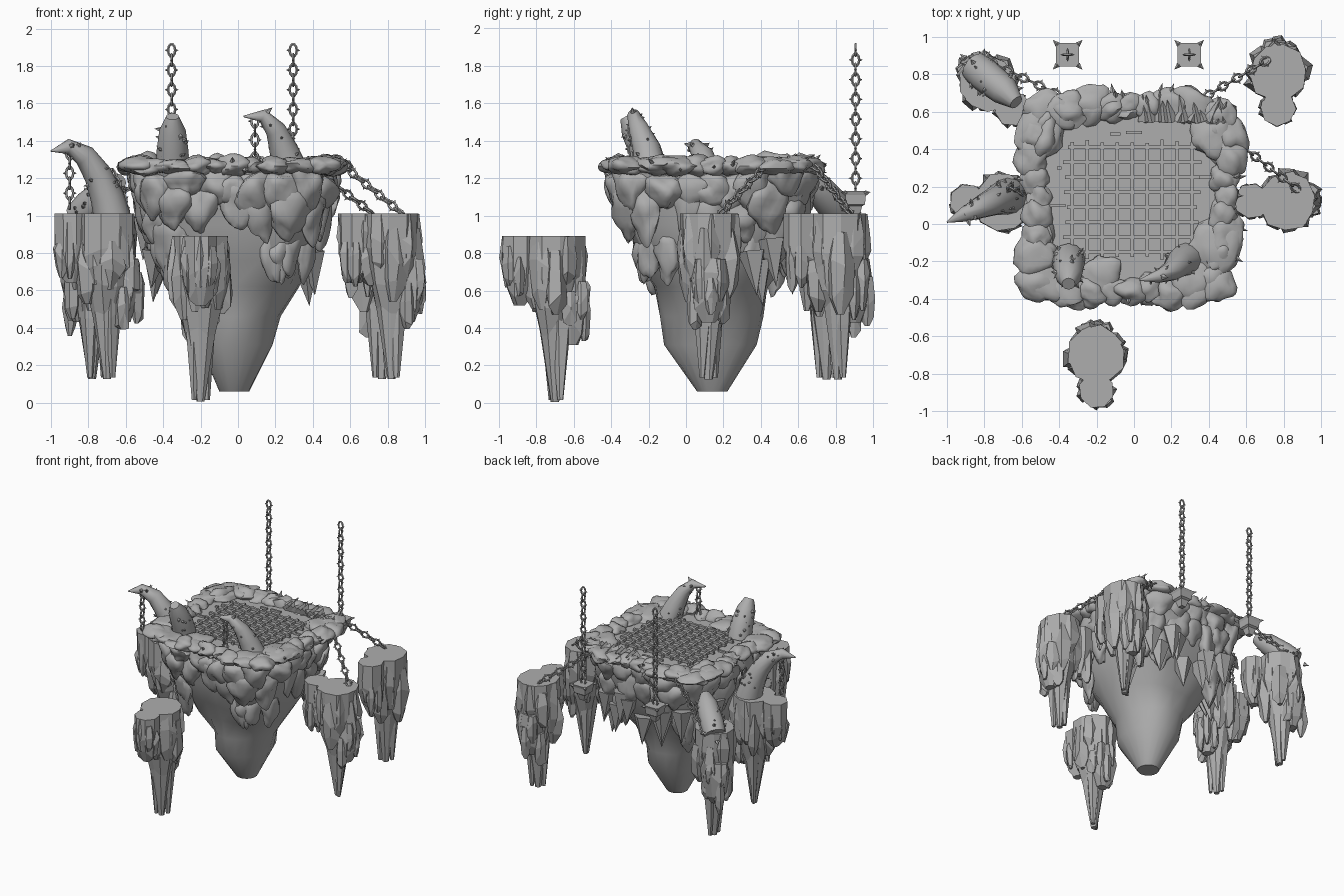
import bpy, bmesh, math, random
from mathutils import Vector, Matrix, noise

random.seed(7)
if "Cube" in bpy.data.objects:
    bpy.data.objects.remove(bpy.data.objects["Cube"])

stone = bpy.data.materials.new("grey_stone")
stone.use_nodes = True
GREY = (0.42, 0.42, 0.42, 1)
stone.diffuse_color = GREY
stone.node_tree.nodes["Principled BSDF"].inputs["Base Color"].default_value = GREY
rnd = random.uniform
CENTRE = Vector((-0.02, 0.14, 0))


def finish(name, bm, angle=None):
    bmesh.ops.recalc_face_normals(bm, faces=bm.faces)
    me = bpy.data.meshes.new(name)
    bm.to_mesh(me)
    bm.free()
    me.materials.append(stone)
    ob = bpy.data.objects.new(name, me)
    bpy.context.collection.objects.link(ob)
    if angle:
        bpy.ops.object.select_all(action="DESELECT")
        ob.select_set(True)
        bpy.context.view_layer.objects.active = ob
        bpy.ops.object.shade_smooth_by_angle(angle=math.radians(angle))
    return ob


def loft(bm, rings, closed=False):
    """Skin a list of equal rings of points."""
    vs = [[bm.verts.new(p) for p in ring] for ring in rings]
    n = len(vs[0])
    for a, b in zip(vs, vs[1:] + (vs[:1] if closed else [])):
        for i in range(n):
            bm.faces.new((a[i], a[(i + 1) % n], b[(i + 1) % n], b[i]))
    if not closed:
        bm.faces.new(vs[0])
        bm.faces.new(vs[-1][::-1])


def sweep(bm, pts, radii, sides, ref, closed=False):
    pts, rings = [Vector(p) for p in pts], []
    for i, p in enumerate(pts):
        nxt = pts[(i + 1) % len(pts)] if closed else pts[min(i + 1, len(pts) - 1)]
        prv = pts[i - 1] if closed else pts[max(i - 1, 0)]
        t = (nxt - prv).normalized()
        v = t.cross(Vector(ref)).normalized()
        u = v.cross(t)
        rings.append([p + radii[i] * (u * math.cos(a) + v * math.sin(a))
                      for a in (math.tau * k / sides for k in range(sides))])
    loft(bm, rings, closed)


def cone(bm, base, direction, r, length, sides=5):
    rot = Vector(direction).to_track_quat("Z", "Y").to_matrix().to_4x4()
    m = Matrix.Translation(base) @ rot @ Matrix.Translation((0, 0, length / 2))
    bmesh.ops.create_cone(bm, cap_ends=True, segments=sides, radius1=r,
                          radius2=0, depth=length, matrix=m)


def blob(bm, loc, size, turn=0, drip=0.0, rough=0.3):
    """Lumpy smooth boulder; drip narrows its lower end."""
    seed = Vector((rnd(0, 50), rnd(0, 50), rnd(0, 50)))
    rot = Matrix.Rotation(turn, 3, "Z")
    for v in bmesh.ops.create_icosphere(bm, subdivisions=3, radius=1)["verts"]:
        p = v.co * (1 + rough * noise.noise(v.co * 1.4 + seed))
        w = 1 + drip * p.z
        p = Vector((p.x * size[0] * w, p.y * size[1] * w, p.z * size[2]))
        v.co = rot @ p + Vector(loc)


# Main floating rock: height, half width, half depth
BODY = [(0.06, .08, .08), (0.31, .21, .25), (0.46, .23, .26), (0.62, .34, .3),
        (0.76, .4, .38), (0.95, .45, .45), (1.12, .49, .49), (1.26, .51, .5)]


def body_point(a, z, out=1.0):
    """Point on the rock, round at the foot and square at the top."""
    for (z0, x0, y0), (z1, x1, y1) in zip(BODY, BODY[1:]):
        if z <= z1:
            break
    t = (z - z0) / (z1 - z0)
    p = 2 + 4 * min(1, max(0, (z - 0.5) / 0.7))
    c, s = math.cos(a), math.sin(a)
    r = out / (abs(c) ** p + abs(s) ** p) ** (1 / p)
    return CENTRE + Vector((c * r * (x0 + t * (x1 - x0)), s * r * (y0 + t * (y1 - y0)), z))


bm = bmesh.new()
rings = []
for z, hx, hy in BODY:
    ring = []
    for k in range(20):
        p = body_point(math.tau * k / 20, z)
        swell = 1 + 0.16 * noise.noise(p * 4) * (0.1 < z < 1.2)
        ring.append(body_point(math.tau * k / 20, z, swell))
    rings.append(ring)
loft(bm, rings)
finish("main_rock", bm, 35)

# Hanging boulders on the flanks, reaching lowest under the corners
bm = bmesh.new()
for count, z, size, high in ((24, 1.17, .105, .12), (20, 1.04, .1, .14), (16, .84, .085, .17)):
    for i in range(count):
        a = math.tau * (i + rnd(-.3, .3)) / count
        if z < 1:
            a = math.pi / 4 + math.pi / 2 * (i % 4) + rnd(-.38, .38)
        zz = z + rnd(-.06, .04)
        p = body_point(a, zz, .96)
        turn = math.atan2(p.y - CENTRE.y, p.x - CENTRE.x)
        s = size * rnd(.8, 1.25)
        blob(bm, p, (s * .65, s, high * rnd(.75, 1.2)), turn, .3, .4)
finish("hanging_boulders", bm, 50)

# Rim of flattened boulders, larger at the corners
bm = bmesh.new()
for i in range(32):
    a = math.tau * i / 32
    p = body_point(a, 1.265, rnd(.95, 1.05))
    s = .065 + .03 * abs(math.sin(2 * a)) * rnd(.5, 1.2)
    blob(bm, p, (s, s * rnd(1, 1.4), rnd(.035, .055)), a, 0, .4)
for x, y, s in ((-.5, .48, .14), (.42, .47, .12), (.44, -.13, .15), (-.53, -.17, .12),
                (-.17, -.28, .11), (.3, -.3, .11), (-.4, .6, .1), (-.53, -.31, .1),
                (.44, -.33, .1), (.47, .58, .09)):
    blob(bm, (x, y, 1.27), (s, s * .95, .045), rnd(0, 3), 0, .35)
finish("rim_boulders", bm, 50)

# Thorns along the rim and drooping under the back
bm = bmesh.new()
for i in range(13):
    x = .06 + .035 * i
    cone(bm, (x, .55, 1.28), (rnd(-.4, .5), 1, rnd(.05, .35)), .04, rnd(.1, .17), 4)
for i in range(16):
    a = rnd(0, math.tau)
    p = body_point(a, 1.25)
    out = p - CENTRE
    cone(bm, p, (out.x, out.y, rnd(-.1, .5)), .035, rnd(.08, .13), 4)
for i in range(16):
    a = math.radians(rnd(25, 165))
    p = body_point(a, rnd(.75, 1.0), 1.02)
    cone(bm, p, (.1 * math.cos(a), .1, -1), .08, rnd(.2, .28), 5)
finish("rim_thorns", bm)

# Grate over the floor
bm = bmesh.new()


def box(bm, loc, size):
    m = Matrix.Translation(loc) @ Matrix.Diagonal((*size, 1))
    bmesh.ops.create_cube(bm, size=1, matrix=m)


for i in range(9):
    box(bm, (-.33 + .08 * i, .13, 1.272), (.018, .6 + rnd(0, .05), .02))
for j in range(8):
    box(bm, (-.01, -.15 + .08 * j, 1.275), (.68 + rnd(0, .06), .018, .02))
for x, y in ((-.1, .48), (0, .49), (-.41, .1), (.38, .25), (-.4, .3)):
    box(bm, (x, y, 1.267), (rnd(.02, .1), .016, .016))
finish("floor_grate", bm)


# Faceted satellite islets with a side lobe, a low lump and a spike
def prism(bm, x, y, z, profile, n, jitter):
    ph = rnd(0, 1)
    wob = [rnd(1 - jitter, 1 + jitter) for _ in range(n)]
    rings = []
    for j, (dz, r) in enumerate(profile):
        dev = jitter * (0 < j < len(profile) - 1)
        ring = []
        for k in range(n):
            a, w = math.tau * (k + ph) / n, wob[k] * rnd(1 - dev, 1 + dev)
            ring.append(Vector((x + r * w * math.cos(a), y + r * w * math.sin(a),
                                z + dz + rnd(-.05, .05) * (dev > 0))))
        rings.append(ring)
    loft(bm, rings)


def cluster(bm, x, y, r, z, length, shards):
    """Ring of chunky tapering slabs around a column."""
    for k in range(shards):
        a = math.tau * (k + rnd(-.25, .25)) / shards
        top = z - (0.001 if k % 2 else rnd(.04, .16))
        l = length * rnd(.6, 1.1)
        w = r * rnd(.34, .46)
        prism(bm, x + r * .72 * math.cos(a), y + r * .72 * math.sin(a), top,
              [(0, w * .75), (-l * .4, w * 1.1), (-l * .75, w * .9), (-l, w * .3)], 6, .2)


def islet(name, x, y, top, turn):
    bm = bmesh.new()
    prism(bm, 0, 0, 0, [(0, .155), (-.2, .155), (-.36, .125), (-.5, .08), (-.885, .022)], 10, .06)
    cluster(bm, 0, 0, .15, 0, .42, 10)
    for dx, dy in ((.035, .03), (-.035, -.02)):
        prism(bm, dx, dy, -.3, [(0, .06), (-.25, .045), (-.575, .015)], 6, .15)
    prism(bm, 0, -.19, 0, [(0, .095), (-.2, .095), (-.3, .07), (-.37, .03)], 8, .06)
    cluster(bm, 0, -.19, .09, 0, .3, 7)
    prism(bm, 0, .085, -.24, [(0, .08), (-.12, .1), (-.25, .08), (-.34, .04)], 8, .1)
    cluster(bm, 0, .085, .1, -.24, .27, 8)
    ob = finish(name, bm)
    ob.location = (x, y, top)
    ob.rotation_euler.z = math.radians(turn)


islet("front_islet", -.2, -.7, .89, 0)
islet("left_islet", .82, .12, 1.01, -90)
islet("back_left_islet", .77, .81, 1.01, 0)
islet("right_islet", -.7, .12, 1.01, -90)
islet("back_right_islet", -.78, .75, 1.01, 45)


# Horns with small crystals growing on them
def horn(name, pts, radii, ref=(0, 1, 0), crystals=14):
    bm = bmesh.new()
    sweep(bm, pts, radii, 12, ref)
    finish(name, bm, 45)
    bm = bmesh.new()
    for _ in range(crystals):
        i = random.randrange(len(pts) - 2)
        p = Vector(pts[i]).lerp(Vector(pts[i + 1]), rnd(0, 1))
        d = Vector((rnd(-1, 1), rnd(-1, 1), rnd(-.2, .8))).normalized()
        cone(bm, p + d * radii[i + 1] * .85, d, .018, .04, 5)
    finish(name + "_crystals", bm)


horn("islet_horn", [(-.67, .15, .98), (-.7, .14, 1.1), (-.75, .12, 1.22), (-.82, .09, 1.32),
                    (-.91, .05, 1.37), (-1, .01, 1.345)],
     [.1, .09, .075, .06, .04, .004], crystals=24)
horn("front_horn", [(.28, -.19, 1.25), (.24, -.21, 1.36), (.2, -.25, 1.46), (.13, -.28, 1.535),
                    (.03, -.3, 1.53)], [.09, .075, .055, .035, .004])
horn("stump_horn", [(-.35, -.19, 1.25), (-.35, -.22, 1.35), (-.35, -.28, 1.46),
                    (-.35, -.32, 1.53)], [.09, .085, .07, .035], (1, 0, 0), 30)
horn("leaning_horn", [(-.85, .84, .99), (-.79, .79, 1.05), (-.69, .71, 1.14), (-.63, .65, 1.19)],
     [.085, .09, .08, .04], (1, 1, 0), 30)


# Chains of thorned oval links
def chain(name, a, b):
    bm = bmesh.new()
    a, b = Vector(a), Vector(b)
    n = max(2, round((b - a).length / .053))
    rot = (b - a).to_track_quat("Z", "Y").to_matrix().to_4x4()
    angles = [math.tau * k / 10 for k in range(10)]
    for i in range(n):
        part = bmesh.new()
        sweep(part, [(.019 * math.cos(t), 0, .034 * math.sin(t)) for t in angles],
              [.007] * 10, 5, (0, 1, 0), True)
        for s in (-1, 1):
            cone(part, (.023 * s, 0, 0), (s, 0, 0), .008, .014, 4)
        m = Matrix.Translation(a.lerp(b, (i + .5) / n)) @ rot
        part.transform(m @ Matrix.Rotation(math.pi / 2 * (i % 2), 4, "Z"))
        tmp = bpy.data.meshes.new("link")
        part.to_mesh(tmp)
        part.free()
        bm.from_mesh(tmp)
        bpy.data.meshes.remove(tmp)
    finish(name, bm, 60)


chain("left_islet_chain", (.56, .43, 1.27), (.88, .18, 1.01))
chain("back_left_chain", (.38, .68, 1.27), (.72, .88, 1.01))
chain("back_right_chain", (-.4, .69, 1.27), (-.78, .87, 1.01))
chain("right_islet_chain", (-.67, .2, 1.24), (-.59, .15, 1.02))
chain("islet_horn_chain", (-.9, .05, 1.36), (-.9, .05, 1.04))
chain("front_horn_chain", (.09, -.29, 1.53), (.09, -.29, 1.28))

# Upright chains rising from square thorned anchors
for side, x in (("right", -.355), ("left", .295)):
    chain(side + "_upright_chain", (x, .905, 1.12), (x, .905, 1.91))
    bm = bmesh.new()
    q = [(-1, -1), (1, -1), (1, 1), (-1, 1)]
    loft(bm, [[Vector((x + i * r, .905 + j * r, z)) for i, j in q]
              for z, r in ((1.0, .02), (1.05, .035), (1.06, .05), (1.11, .055), (1.13, .062))])
    for i, j in q:
        cone(bm, (x + i * .054, .905 + j * .054, 1.12), (i, j, .2), .015, .036, 4)
    finish(side + "_chain_anchor", bm)
